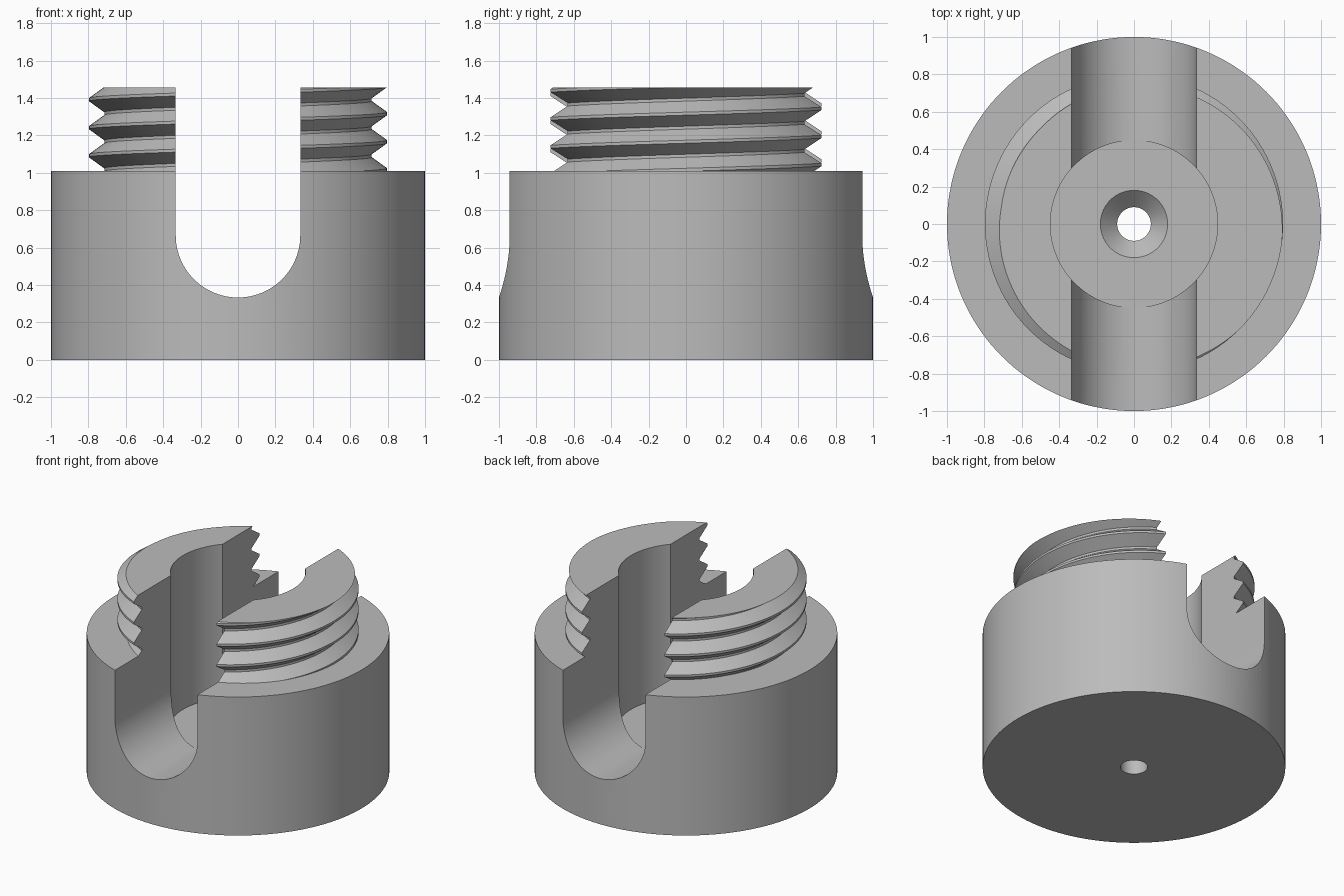
import bpy, bmesh, math
from mathutils import Vector

if "Cube" in bpy.data.objects:
    bpy.data.objects.remove(bpy.data.objects["Cube"], do_unlink=True)

BODY_H, TOP = 1.01, 1.455
SLOT_R, FLOOR = 0.333, 0.333
CREST_R, ROOT_R, PITCH = 0.797, 0.715, 0.15
STEPS = 144

grey = bpy.data.materials.new("plain grey")
grey.use_nodes = True
grey.diffuse_color = (0.5, 0.5, 0.5, 1)
grey.node_tree.nodes["Principled BSDF"].inputs["Base Color"].default_value = (0.5, 0.5, 0.5, 1)


def finish(name, bm):
    bmesh.ops.remove_doubles(bm, verts=bm.verts, dist=0.0001)
    bmesh.ops.recalc_face_normals(bm, faces=bm.faces)
    mesh = bpy.data.meshes.new(name)
    bm.to_mesh(mesh)
    bm.free()
    mesh.materials.append(grey)
    obj = bpy.data.objects.new(name, mesh)
    bpy.context.collection.objects.link(obj)
    return obj


def lathe(name, profile, steps):
    """Solid of revolution from (radius, z) points that start and end on the axis."""
    bm = bmesh.new()
    verts = [bm.verts.new((r, 0, z)) for r, z in profile]
    edges = [bm.edges.new(pair) for pair in zip(verts, verts[1:])]
    bmesh.ops.spin(bm, geom=verts + edges, cent=(0, 0, 0), axis=(0, 0, 1),
                   angle=math.tau, steps=steps, use_merge=True)
    return finish(name, bm)


def helical_thread(name):
    """Right-handed thread surface, trimmed flat at both ends and capped."""
    bm = bmesh.new()
    flat, turns = 0.008, 7
    section = [(CREST_R, -flat), (CREST_R, flat),
               (ROOT_R, PITCH / 2 - flat), (ROOT_R, PITCH / 2 + flat)]
    points = [(r, z + k * PITCH) for k in range(turns) for r, z in section]
    columns = []
    for i in range(STEPS + 1):
        a = math.tau * i / STEPS
        rise = 1.166 - 3 * PITCH + PITCH * i / STEPS
        columns.append([bm.verts.new((r * math.cos(a), r * math.sin(a), z + rise))
                        for r, z in points])
    for c, d in zip(columns, columns[1:]):
        for j in range(len(points) - 1):
            bm.faces.new((c[j], d[j], d[j + 1], c[j + 1]))
    bmesh.ops.remove_doubles(bm, verts=bm.verts, dist=0.0001)
    for z, side in ((TOP, 1), (0.95, -1)):
        bmesh.ops.bisect_plane(bm, geom=bm.verts[:] + bm.edges[:] + bm.faces[:],
                               dist=0.00001, plane_co=(0, 0, z),
                               plane_no=Vector((0, 0, side)), clear_outer=True)
    bmesh.ops.holes_fill(bm, edges=[e for e in bm.edges if e.is_boundary], sides=0)
    return finish(name, bm)


def slot_cutter(name):
    """Round-bottomed channel running front to back."""
    bm = bmesh.new()
    outline = [(SLOT_R, 2)]
    for i in range(49):
        a = -math.pi * i / 48
        outline.append((SLOT_R * math.cos(a), FLOOR + SLOT_R + SLOT_R * math.sin(a)))
    outline.append((-SLOT_R, 2))
    face = bm.faces.new([bm.verts.new((x, -1.5, z)) for x, z in outline])
    new = bmesh.ops.extrude_face_region(bm, geom=[face])["geom"]
    bmesh.ops.translate(bm, vec=(0, 3, 0),
                        verts=[v for v in new if isinstance(v, bmesh.types.BMVert)])
    return finish(name, bm)


def combine(target, tool, operation):
    mod = target.modifiers.new(operation, "BOOLEAN")
    mod.operation, mod.object, mod.solver = operation, tool, "EXACT"
    tool.hide_render = True
    bpy.context.view_layer.objects.active = target
    bpy.ops.object.modifier_apply(modifier=mod.name)
    bpy.data.objects.remove(tool, do_unlink=True)


# Round base with the threaded neck on top
body = lathe("threaded_body", [(0, 0), (1, 0), (1, BODY_H), (0, BODY_H)], STEPS)
combine(body, helical_thread("neck_thread"), "UNION")

# Cross slot, then the central bore with its countersunk screw hole
combine(body, slot_cutter("slot_cutter"), "DIFFERENCE")
bore = lathe("bore_cutter", [(0, -0.1), (0.09, -0.1), (0.09, FLOOR - 0.091),
                             (0.18, FLOOR - 0.001), (0.447, FLOOR - 0.001),
                             (0.447, 2), (0, 2)], 96)
combine(body, bore, "DIFFERENCE")

# Smooth curved walls, crisp edges
bpy.ops.object.select_all(action="DESELECT")
body.select_set(True)
bpy.context.view_layer.objects.active = body
bpy.ops.object.shade_smooth_by_angle(angle=math.radians(30))
